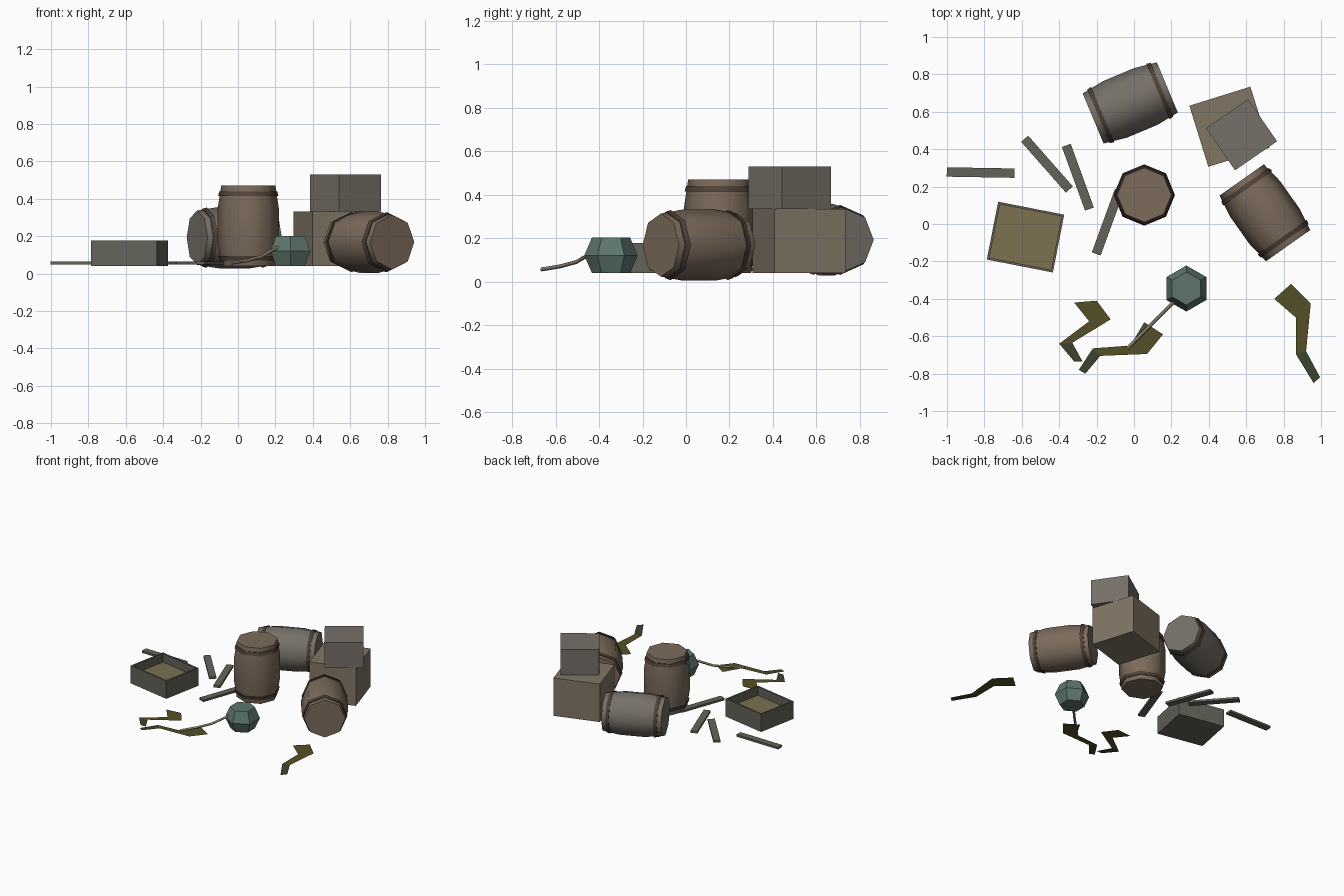
import bpy, bmesh, math
from mathutils import Vector, Matrix

if "Cube" in bpy.data.objects:
    bpy.data.objects.remove(bpy.data.objects["Cube"])


def material(name, rgb):
    m = bpy.data.materials.new(name)
    m.diffuse_color = (*rgb, 1)
    m.use_nodes = True
    m.node_tree.nodes["Principled BSDF"].inputs["Base Color"].default_value = m.diffuse_color
    return m


BROWN = material("brown_wood", (0.20, 0.145, 0.105))
GREYWOOD = material("weathered_wood", (0.18, 0.16, 0.135))
TAN = material("tan_wood", (0.22, 0.18, 0.13))
DARK = material("hoop", (0.08, 0.055, 0.04))
PLANK = material("plank_grey", (0.13, 0.125, 0.10))
HAY = material("crate_filling", (0.20, 0.165, 0.08))
GREEN = material("float_green", (0.11, 0.18, 0.15))
ROPE = material("rope", (0.25, 0.21, 0.15))
OLIVE = material("weed_olive", (0.09, 0.08, 0.02))
WEEDTIP = material("weed_green", (0.04, 0.06, 0.025))


def finish(name, bm, mats, matrix=Matrix()):
    bmesh.ops.recalc_face_normals(bm, faces=bm.faces)
    me = bpy.data.meshes.new(name)
    bm.to_mesh(me)
    bm.free()
    for m in mats:
        me.materials.append(m)
    ob = bpy.data.objects.new(name, me)
    ob.matrix_world = matrix
    bpy.context.collection.objects.link(ob)
    return ob


def lathe(bm, profile, sides, start=0.0, mat=0):
    # stacked rings of (radius, z), capped at both ends
    rings = [[bm.verts.new((r * math.cos(start + math.tau * i / sides),
                            r * math.sin(start + math.tau * i / sides), z))
              for i in range(sides)] for r, z in profile]
    faces = [bm.faces.new(rings[0][::-1]), bm.faces.new(rings[-1])]
    for a, b in zip(rings, rings[1:]):
        for i in range(sides):
            j = (i + 1) % sides
            faces.append(bm.faces.new((a[i], a[j], b[j], b[i])))
    for f in faces:
        f.material_index = mat


def barrel(name, centre, axis, mat):
    bm = bmesh.new()
    lathe(bm, [(.145, -.215), (.164, -.09), (.164, .09), (.145, .215)], 8)
    for z in (-.172, .172):
        s = math.copysign(.003, z)
        lathe(bm, [(.158 + s, z - .012), (.158 - s, z + .012)], 8, mat=1)
    rot = Vector(axis).to_track_quat('Z', 'Y').to_matrix().to_4x4()
    ob = finish(name, bm, [mat, DARK], Matrix.Translation(centre) @ rot)
    bpy.ops.object.select_all(action='DESELECT')
    ob.select_set(True)
    bpy.context.view_layer.objects.active = ob
    bpy.ops.object.shade_smooth_by_angle(angle=math.radians(50))


def box(name, x, y, z0, z1, size, angle, mats, floor=None):
    bm = bmesh.new()
    bmesh.ops.create_cube(bm, size=1, matrix=Matrix.Diagonal((*size, z1 - z0, 1)))
    if floor is not None:  # open top: inset the lid and sink it
        top = max(bm.faces, key=lambda f: f.calc_center_median().z)
        bmesh.ops.inset_region(bm, faces=[top], thickness=.017)
        new = bmesh.ops.extrude_discrete_faces(bm, faces=[top])["faces"][0]
        new.material_index = 1
        bmesh.ops.translate(bm, verts=new.verts, vec=(0, 0, floor - z1))
    finish(name, bm, mats, Matrix.Translation((x, y, (z0 + z1) / 2))
           @ Matrix.Rotation(math.radians(angle), 4, 'Z'))


# barrels: one standing, two on their sides
barrel("standing_barrel", (.055, .155, .255), (0, 0, 1), BROWN)
barrel("lying_barrel_right", (.70, .06, .168), (.246, -.348, 0), BROWN)
barrel("lying_barrel_back", (-.02, .647, .192), (.39, .163, 0), GREYWOOD)

# stacked boxes and open crate
box("lower_box", .51, .52, .04, .333, (.342, .342), 17.3, [TAN])
box("upper_box", .575, .477, .333, .53, (.273, .273), 34.6, [GREYWOOD])
box("open_crate", -.58, -.07, .04, .177, (.36, .315), -11.1, [PLANK, HAY], floor=.11)

# loose planks
for i, (x, y, a) in enumerate([(-.82, .275, -1), (-.465, .32, -48.6),
                               (-.30, .25, -70), (-.14, .01, 70)]):
    box(f"plank_{i + 1}", x, y, .049, .065, (.362, .05), a, [PLANK])

# six-sided float
bm = bmesh.new()
lathe(bm, [(.088, .04), (.123, .12), (.088, .202)], 6, math.pi / 6)
finish("float", bm, [GREEN], Matrix.Translation((.28, -.345, 0)))

# rope trailing from the float
cu = bpy.data.curves.new("float_rope", 'CURVE')
cu.dimensions = '3D'
cu.bevel_depth = .009
cu.bevel_resolution = 0
cu.use_fill_caps = True
path = [(.22, -.41, .145), (.125, -.505, .09), (.05, -.58, .07), (-.035, -.665, .056)]
sp = cu.splines.new('POLY')
sp.points.add(len(path) - 1)
for p, co in zip(sp.points, path):
    p.co = (*co, 1)
cu.materials.append(ROPE)
bpy.context.collection.objects.link(bpy.data.objects.new("float_rope", cu))

# flat seaweed ribbons: left/right edge pairs, last segment is the tip
weeds = [
    [(-.32, -.42, -.20, -.41), (-.24, -.52, -.125, -.51),
     (-.40, -.64, -.33, -.635), (-.32, -.735, -.275, -.735)],
    [(.055, -.525, .155, -.59), (-.02, -.65, .07, -.695),
     (-.22, -.665, -.18, -.705), (-.295, -.78, -.26, -.80)],
    [(.75, -.40, .84, -.32), (.865, -.50, .945, -.425),
     (.865, -.695, .92, -.68), (.96, -.85, .995, -.82)],
]
for n, rows in enumerate(weeds):
    bm = bmesh.new()
    pairs = [(bm.verts.new((a, b, .05)), bm.verts.new((c, d, .05))) for a, b, c, d in rows]
    for i, (p, q) in enumerate(zip(pairs, pairs[1:])):
        f = bm.faces.new((p[0], q[0], q[1], p[1]))
        f.material_index = int(i == 2)
    ob = finish(f"seaweed_{n + 1}", bm, [OLIVE, WEEDTIP])
    if ob.data.polygons[0].normal.z < 0:
        ob.data.flip_normals()
